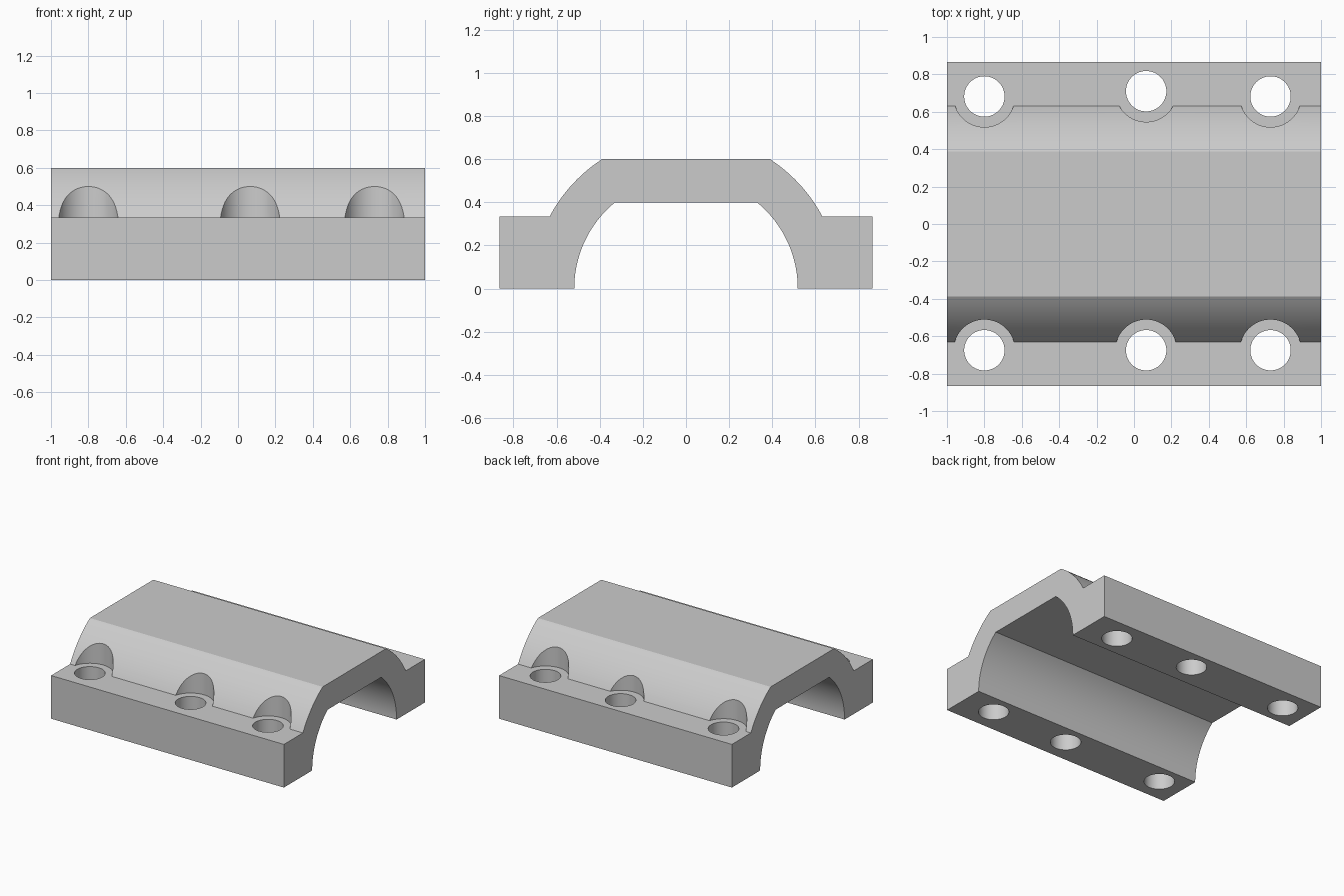
import bpy, bmesh
from math import asin, cos, sin, pi
from mathutils import Matrix

cube = bpy.data.objects.get("Cube")
if cube:
    bpy.data.objects.remove(cube, do_unlink=True)

HALF_LENGTH, HALF_WIDTH = 1.0, 0.865
TOP, FLANGE, CEILING = 0.6, 0.335, 0.4
OUTER_R, INNER_R = 0.715, 0.518
DRILL_R, POCKET_R = 0.108, 0.164

grey = bpy.data.materials.new("plain grey")
grey.use_nodes = True
colour = (0.6, 0.6, 0.6, 1)
grey.diffuse_color = colour
grey.node_tree.nodes["Principled BSDF"].inputs["Base Color"].default_value = colour


def new_object(name, bm):
    bmesh.ops.recalc_face_normals(bm, faces=bm.faces)
    mesh = bpy.data.meshes.new(name)
    bm.to_mesh(mesh)
    bm.free()
    obj = bpy.data.objects.new(name, mesh)
    mesh.materials.append(grey)
    bpy.context.collection.objects.link(obj)
    return obj


def arc(radius, z_from, z_to, steps=20):
    """Points (y, z) on a circle about the origin between two heights."""
    a, b = asin(z_from / radius), asin(z_to / radius)
    angles = [a + (b - a) * i / steps for i in range(steps + 1)]
    return [(radius * cos(t), radius * sin(t)) for t in angles]


def cylinders(name, radius, z_low, z_high):
    bm = bmesh.new()
    for x, y in holes:
        bmesh.ops.create_cone(
            bm, cap_ends=True, segments=64, radius1=radius, radius2=radius,
            depth=z_high - z_low,
            matrix=Matrix.Translation((x, y, (z_low + z_high) / 2)))
    obj = new_object(name, bm)
    obj.hide_render = True
    return obj


# Arched clamp body: half profile, mirrored and extruded along x
half = arc(INNER_R, CEILING, 0)
half += [(HALF_WIDTH, 0), (HALF_WIDTH, FLANGE)]
half += arc(OUTER_R, FLANGE, TOP)
profile = half + [(-y, z) for y, z in reversed(half)]
bm = bmesh.new()
end = bm.faces.new([bm.verts.new((-HALF_LENGTH, y, z)) for y, z in profile])
side = bmesh.ops.extrude_face_region(bm, geom=[end], use_keep_orig=True)
bmesh.ops.translate(bm, vec=(2 * HALF_LENGTH, 0, 0),
                    verts=[v for v in side["geom"] if isinstance(v, bmesh.types.BMVert)])
body = new_object("clamp_body", bm)

# Bolt holes and the pockets that clear the bolt heads
holes = []
for x, back_y in ((-0.8, 0.682), (0.065, 0.71), (0.73, 0.682)):
    holes += [(x, -0.675), (x, back_y)]
cutters = [cylinders("pocket_cutter", POCKET_R, FLANGE, 1),
           cylinders("bolt_hole_cutter", DRILL_R, -0.2, 1)]

bpy.context.view_layer.objects.active = body
for obj in bpy.context.selected_objects:
    obj.select_set(False)
body.select_set(True)
for cutter in cutters:
    cut = body.modifiers.new(cutter.name, 'BOOLEAN')
    cut.operation = 'DIFFERENCE'
    cut.solver = 'EXACT'
    cut.object = cutter
    bpy.ops.object.modifier_apply(modifier=cut.name)
    bpy.data.objects.remove(cutter, do_unlink=True)

bpy.ops.object.shade_smooth_by_angle(angle=pi / 6)
